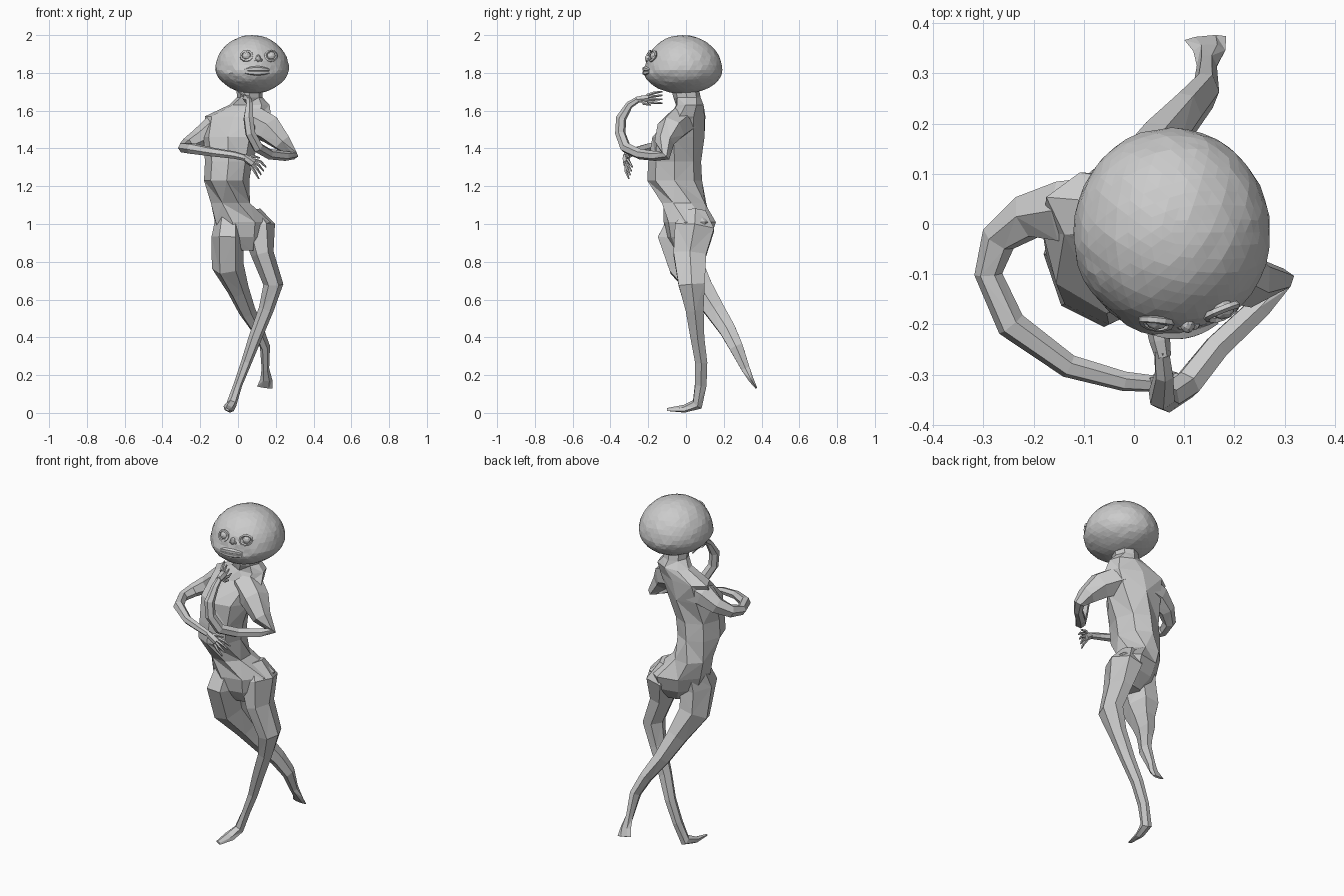
import bpy, bmesh, math, random
from mathutils import Vector, Matrix

random.seed(4)


def finish(name, bm):
    bmesh.ops.recalc_face_normals(bm, faces=bm.faces)
    me = bpy.data.meshes.new(name)
    bm.to_mesh(me)
    bm.free()
    ob = bpy.data.objects.new(name, me)
    bpy.context.collection.objects.link(ob)
    return ob


def tube(name, rings, sides=6, bm=None, horizontal=False):
    """Loft through rings (x, y, z, r1, r2, turn); r1 starts along x."""
    own = bm is None
    bm = bm or bmesh.new()
    pts = [Vector(r[:3]) for r in rings]
    loops, u, last = [], None, None
    for i, r in enumerate(rings):
        if horizontal:
            t = Vector((0, 0, -1))
        else:
            a = (pts[i] - pts[i - 1]).normalized() if i else Vector()
            b = (pts[i + 1] - pts[i]).normalized() if i < len(pts) - 1 else Vector()
            t = (a + b).normalized()
        if u is None:
            u = Vector((1, 0, 0)) if abs(t.x) < 0.9 else Vector((0, 0, 1))
        else:
            u = last.rotation_difference(t) @ u
        u = (u - t * u.dot(t)).normalized()
        v = t.cross(u)
        last = t
        r1 = r[3]
        r2 = r[4] if len(r) > 4 else r1
        turn = Matrix.Rotation(math.radians(r[5] if len(r) > 5 else 0), 3, t)
        loop = []
        for k in range(sides):
            ang = 2 * math.pi * k / sides
            off = turn @ (u * r1 * math.cos(ang) + v * r2 * math.sin(ang))
            loop.append(bm.verts.new(pts[i] + off))
        loops.append(loop)
    for n, (p, q) in enumerate(zip(loops, loops[1:])):
        for k in range(sides):
            j = (k + 1) % sides
            if (k + n) % 2:
                bm.faces.new((p[k], p[j], q[k]))
                bm.faces.new((p[j], q[j], q[k]))
            else:
                bm.faces.new((p[k], p[j], q[j]))
                bm.faces.new((p[k], q[j], q[k]))
    bm.faces.new(loops[0])
    bm.faces.new(loops[-1])
    return finish(name, bm) if own else bm


def blob(bm, centre, radii, level=2, jitter=0.0):
    res = bmesh.ops.create_icosphere(bm, subdivisions=level, radius=1)
    for v in res["verts"]:
        s = 1 + random.uniform(-jitter, jitter)
        v.co = Vector(c + p * r * s for c, p, r in zip(centre, v.co, radii))


# head: tall dome on top, tapering jaw underneath, face slightly flattened
bm = bmesh.new()
bmesh.ops.create_icosphere(bm, subdivisions=4, radius=1)
for v in bm.verts:
    x, y, z = v.co * (1 + random.uniform(-0.008, 0.008))
    h = 0.185 if z > 0 else 0.125
    if z < 0:
        x *= 1 + 0.12 * z
    if y < 0 and z > 0:
        y *= 0.96
    v.co = (0.075 + x * 0.196, -0.017 + y * 0.208, 1.815 + z * h)
finish("head", bm)

# torso: shoulders and hips twisted against each other
tube("torso", [
    (0.062, -0.01, 1.74, 0.07, 0.075),
    (0.062, 0.005, 1.67, 0.068, 0.072),
    (0.06, 0.02, 1.63, 0.11, 0.075, 12),
    (0.0, 0.01, 1.57, 0.18, 0.09, 14),
    (-0.03, -0.04, 1.46, 0.155, 0.14, 10),
    (-0.05, -0.06, 1.33, 0.125, 0.14),
    (-0.06, -0.06, 1.23, 0.12, 0.145),
    (-0.04, -0.01, 1.11, 0.11, 0.125, -20),
    (0.025, 0.02, 1.01, 0.165, 0.13, -30),
    (0.03, 0.015, 0.93, 0.14, 0.11, -30),
    (0.045, 0.01, 0.86, 0.07, 0.06, -30),
], sides=8, horizontal=True)

# legs cross over below the knees, each ending in a pointed foot
tube("standing_leg", [
    (0.08, 0.05, 1.07, 0.04, 0.06), (0.108, 0.045, 0.98, 0.09, 0.12),
    (0.13, 0.02, 0.84, 0.06, 0.10), (0.187, 0.03, 0.68, 0.053, 0.08),
    (0.15, 0.045, 0.55, 0.04, 0.055), (0.092, 0.06, 0.40, 0.035, 0.042),
    (0.045, 0.08, 0.27, 0.028, 0.037), (0.0, 0.078, 0.15, 0.023, 0.035),
    (-0.035, 0.06, 0.045, 0.027, 0.033), (-0.05, -0.01, 0.022, 0.03, 0.018),
    (-0.058, -0.10, 0.018, 0.015, 0.006)])
tube("trailing_leg", [
    (-0.045, 0.0, 1.05, 0.07, 0.09), (-0.055, -0.04, 0.93, 0.085, 0.125),
    (-0.055, 0.0, 0.78, 0.085, 0.105), (0.0, 0.08, 0.655, 0.058, 0.075),
    (0.048, 0.155, 0.54, 0.045, 0.06), (0.105, 0.22, 0.44, 0.032, 0.05),
    (0.143, 0.265, 0.35, 0.027, 0.042), (0.145, 0.315, 0.235, 0.02, 0.026),
    (0.15, 0.345, 0.175, 0.032, 0.016), (0.142, 0.37, 0.135, 0.042, 0.006)])

# arms
tube("low_arm", [
    (-0.06, 0.02, 1.52, 0.085), (-0.14, 0.025, 1.50, 0.068),
    (-0.21, 0.015, 1.455, 0.048), (-0.27, -0.03, 1.42, 0.036),
    (-0.29, -0.10, 1.405, 0.028), (-0.245, -0.20, 1.40, 0.03),
    (-0.13, -0.283, 1.38, 0.024), (-0.02, -0.313, 1.365, 0.02),
    (0.04, -0.318, 1.35, 0.017)])
tube("raised_arm", [
    (0.07, -0.02, 1.55, 0.085), (0.17, -0.08, 1.50, 0.078),
    (0.235, -0.115, 1.43, 0.052), (0.29, -0.11, 1.362, 0.03),
    (0.25, -0.165, 1.36, 0.026), (0.165, -0.245, 1.37, 0.028),
    (0.105, -0.32, 1.405, 0.03), (0.065, -0.348, 1.48, 0.028),
    (0.055, -0.343, 1.56, 0.028), (0.06, -0.30, 1.63, 0.02),
    (0.055, -0.25, 1.662, 0.016)])


def hand(name, wrist, fwd, side, bend, thumb):
    """Palm and five curled fingers growing from the wrist."""
    w, f, s, b = (Vector(a) for a in (wrist, fwd, side, bend))
    f, s, b = f.normalized(), s.normalized(), b.normalized()
    bm = bmesh.new()
    tube(name, [(*(w - f * 0.015), 0.016), (*(w + f * 0.02), 0.021),
                (*(w + f * 0.05), 0.022)], 6, bm)
    for i in range(4):
        k = i - 1.5
        p = w + f * 0.045 + s * k * 0.013
        q = p + f * 0.035 + s * k * 0.008
        e = q + f * 0.028 + b * 0.022 + s * k * 0.004
        tube(name, [(*p, 0.009), (*q, 0.008), (*e, 0.004)], 5, bm)
    p = w + f * 0.01
    q = p + f * 0.02 + s * thumb * 0.032
    e = q + f * 0.035 + s * thumb * 0.014
    tube(name, [(*p, 0.011), (*q, 0.009), (*e, 0.004)], 5, bm)
    finish(name, bm)


hand("low_hand", (0.04, -0.318, 1.35), (0.75, 0.1, -0.55), (0.5, 0.25, 0.8), (0.1, 0.5, -0.6), 1)
hand("raised_hand", (0.055, -0.25, 1.66), (-0.2, 1, 0.1), (-0.5, 0, 0.7), (-0.3, 0.5, 0.0), -1)

# eyes: eyeball within an upper and a lower lid
for label, ex, ey, ez in (("left", 0.045, -0.189, 1.89), ("right", 0.175, -0.168, 1.89)):
    bm = bmesh.new()
    blob(bm, (ex, ey, ez), (0.024, 0.022, 0.024), 2)
    slope = 0.4 if ex > 0.1 else -0.1
    for sgn in (1, -1):
        rings = []
        for i in range(7):
            a = math.pi * i / 6
            dx = -0.029 * math.cos(a)
            rings.append((ex + dx, ey - 0.004 + slope * dx - 0.006 * math.sin(a)
                          + 0.008 * sgn * math.sin(a),
                          ez + sgn * 0.025 * math.sin(a), 0.008))
        tube("lid", rings, 5, bm)
    finish(label + "_eye", bm)

# nose: tip with two nostril wings
bm = bmesh.new()
blob(bm, (0.107, -0.2, 1.876), (0.014, 0.018, 0.02), 2, 0.05)
for dx in (-0.015, 0.015):
    blob(bm, (0.107 + dx, -0.2, 1.868), (0.01, 0.012, 0.01), 1)
finish("nose", bm)

# mouth: two full lips that taper at the corners
for name, z0, lift in (("upper_lip", 1.815, 0.006), ("lower_lip", 1.803, -0.003)):
    rings = []
    for i in range(9):
        t = i / 4 - 1
        bulge = 1 - t * t
        rings.append((0.1 + 0.065 * t, -0.203 - 0.012 * bulge + 0.01 * t,
                      z0 + lift * bulge, 0.007 + 0.008 * bulge))
    tube(name, rings, 6)
